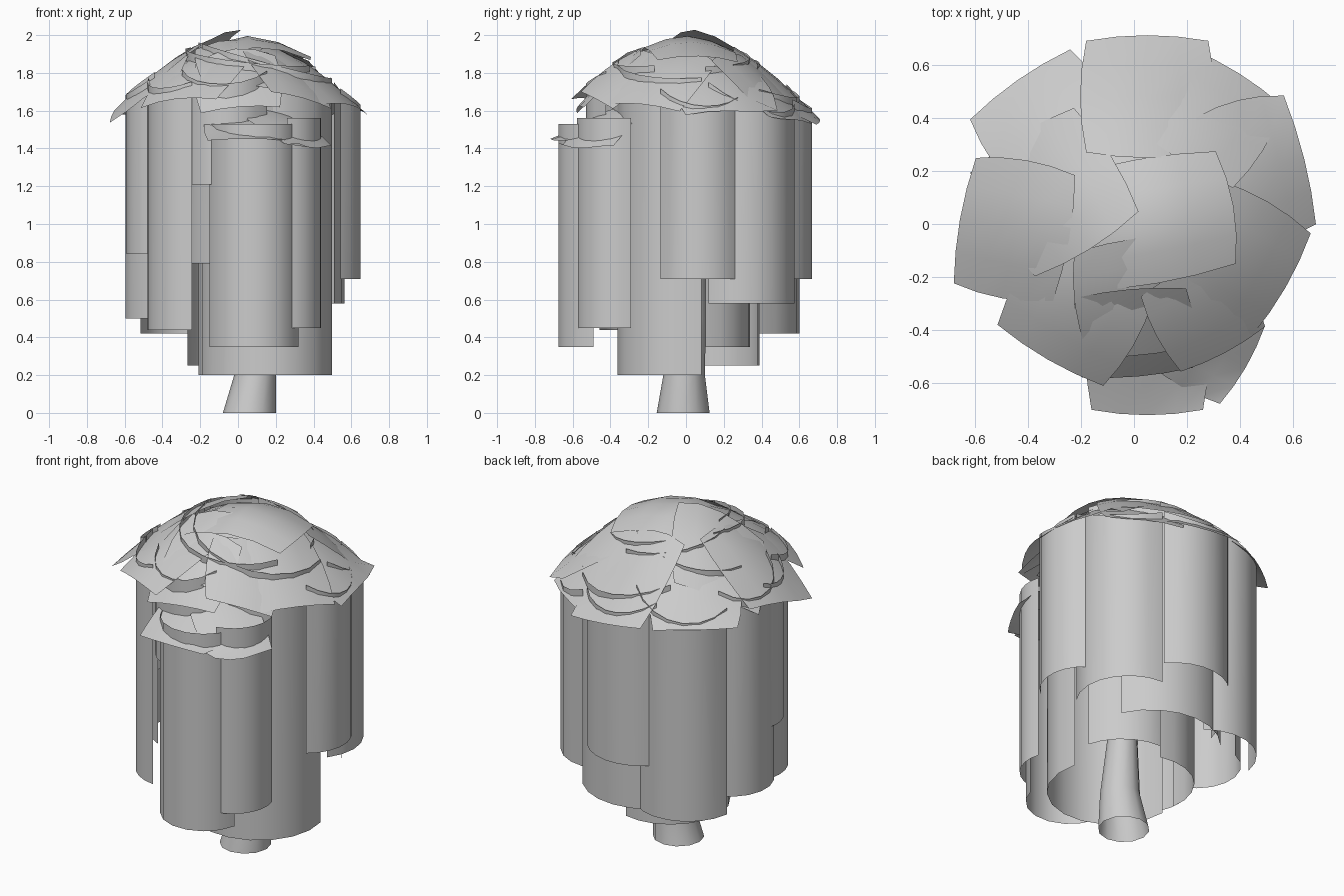
import bpy, bmesh, math, random
from mathutils import Vector, Matrix

random.seed(11)
cube = bpy.data.objects.get("Cube")
if cube:
    bpy.data.objects.remove(cube, do_unlink=True)

grey = bpy.data.materials.new("plain_grey")
grey.use_nodes = True
grey.diffuse_color = (0.6, 0.6, 0.6, 1)
grey.node_tree.nodes["Principled BSDF"].inputs["Base Color"].default_value = (0.6, 0.6, 0.6, 1)


def grid_object(name, rows, closed=False):
    """Skin rows of points into a smooth-shaded sheet or tube."""
    bm = bmesh.new()
    vs = [[bm.verts.new(p) for p in row] for row in rows]
    n = len(rows[0])
    for a, b in zip(vs, vs[1:]):
        for i in range(n if closed else n - 1):
            j = (i + 1) % n
            bm.faces.new((a[i], a[j], b[j], b[i]))
    mesh = bpy.data.meshes.new(name)
    bm.to_mesh(mesh)
    bm.free()
    mesh.materials.append(grey)
    ob = bpy.data.objects.new(name, mesh)
    bpy.context.collection.objects.link(ob)
    bpy.ops.object.select_all(action="DESELECT")
    ob.select_set(True)
    bpy.context.view_layer.objects.active = ob
    bpy.ops.object.shade_smooth_by_angle(angle=math.radians(40))


def dome(x, y):
    """Crown height."""
    return 2 - 0.4 * min(math.hypot(x, y) / 0.66, 1.06) ** 1.7


def curtain(name, cx, cy, r, a0, a1, bottom, top=2, segs=7):
    """Hanging foliage: an upright arc whose top edge just pierces the crown."""
    angles = [math.radians(a0 + (a1 - a0) * i / segs) for i in range(segs + 1)]
    pts = [(cx + r * math.cos(a), cy + r * math.sin(a)) for a in angles]
    low = [Vector((x, y, bottom)) for x, y in pts]
    high = [Vector((x, y, min(top, dome(x, y) + 0.02))) for x, y in pts]
    grid_object(name, [low, high])


def crown_card(name, cx, cy, rot, w, d, lift, tilt=None, n=4):
    """Leaf card draped over the crown with bowed edges and a slight tilt."""
    turn = Matrix.Rotation(math.radians(rot), 2)
    tx, ty = tilt or (random.uniform(-0.12, 0.12), random.uniform(-0.12, 0.12))
    rows = []
    for j in range(n + 1):
        row = []
        for i in range(n + 1):
            u, v = 2 * i / n - 1, 2 * j / n - 1
            p = turn @ Vector((u * w / 2 * (1.1 - 0.1 * v * v), v * d / 2 * (1.1 - 0.1 * u * u)))
            x, y = cx + p.x, cy + p.y
            row.append(Vector((x, y, dome(x, y) + lift + tx * p.x + ty * p.y)))
        rows.append(row)
    grid_object(name, rows)


# Leaning trunk, flared at the foot
trunk_rings = [(0.06, -0.015, 0, 0.14), (0.09, -0.01, 0.2, 0.11),
               (0.1, 0.02, 0.5, 0.085), (0.06, 0.02, 1.0, 0.08), (0.03, 0, 1.7, 0.06)]
grid_object("trunk", [[Vector((x + r * math.cos(k * math.tau / 12), y + r * math.sin(k * math.tau / 12), z))
                       for k in range(12)] for x, y, z, r in trunk_rings], closed=True)

# Outer and inner hanging curtains: centre, radius, arc, bottom height
curtain("front_curtain", 0.085, -0.44, 0.24, 192, 348, 0.35, 1.53)
curtain("front_left_curtain", 0.22, -0.36, 0.22, 280, 378, 0.45, 1.56)
curtain("left_curtain", 0.4, 0.07, 0.25, -55, 55, 0.71)
curtain("back_left_curtain", 0.28, 0.29, 0.285, -37, 90, 0.58)
curtain("back_left_low_curtain", 0.07, 0.22, 0.38, 26, 140, 0.42)
curtain("back_curtain", 0.03, 0.37, 0.3, 40, 140, 0.71)
curtain("back_right_curtain", -0.23, 0.31, 0.29, 50, 172, 0.42)
curtain("right_curtain", -0.36, 0.1, 0.24, 110, 250, 0.5)
curtain("right_high_curtain", -0.4, -0.02, 0.19, 150, 250, 0.84)
curtain("front_right_curtain", -0.22, -0.2, 0.26, 165, 265, 0.44)
curtain("front_right_short_curtain", -0.05, -0.28, 0.25, 190, 325, 1.21)
curtain("inner_front_curtain", 0.145, -0.01, 0.355, 180, 375, 0.2, segs=10)
curtain("inner_front_high_curtain", 0.06, -0.05, 0.34, 155, 340, 0.79, segs=10)
curtain("inner_right_curtain", 0.05, 0.07, 0.32, 75, 190, 0.25)
curtain("inner_back_curtain", 0.1, 0.02, 0.32, 15, 122, 0.35)
curtain("inner_back_right_curtain", -0.135, 0.05, 0.32, 85, 168, 0.7)

# Overlapping crown cards, from the top down to the rim
crown_card("crown_top_card", 0.05, 0.01, 10, 0.6, 0.43, 0, (0.14, 0))
crown_card("crown_upper_card", 0, 0.08, 22, 0.6, 0.5, -0.035)
crown_card("crown_right_upper_card", -0.3, 0.12, 32, 0.46, 0.46, 0)
crown_card("crown_left_upper_card", 0.3, 0.03, -30, 0.4, 0.5, -0.03)
crown_card("crown_front_upper_card", 0.05, -0.27, 8, 0.5, 0.4, -0.02)
crown_card("right_rim_card", -0.45, -0.02, -10, 0.38, 0.48, 0)
crown_card("back_rim_card", 0.05, 0.48, 0, 0.46, 0.42, 0)
crown_card("back_right_rim_card", -0.32, 0.37, 35, 0.46, 0.38, -0.01)
crown_card("back_left_rim_card", 0.29, 0.4, -32, 0.42, 0.36, 0)
crown_card("left_rim_card", 0.46, 0.2, 14, 0.34, 0.5, 0)
crown_card("left_front_rim_card", 0.38, -0.13, -30, 0.4, 0.45, -0.01)
crown_card("front_left_rim_card", 0.26, -0.33, 28, 0.36, 0.32, -0.01)
crown_card("front_right_rim_card", -0.22, -0.33, -30, 0.46, 0.38, -0.01)
crown_card("front_rim_card", 0.0, -0.41, 5, 0.42, 0.3, -0.03, (0, 0.2))

# Low, flatter lobe over the front curtains
crown_card("front_lobe_card", 0.05, -0.5, 0, 0.42, 0.4, -0.2, (0, -0.42))
crown_card("front_lobe_left_card", 0.27, -0.45, -30, 0.32, 0.34, -0.2, (0, -0.3))
